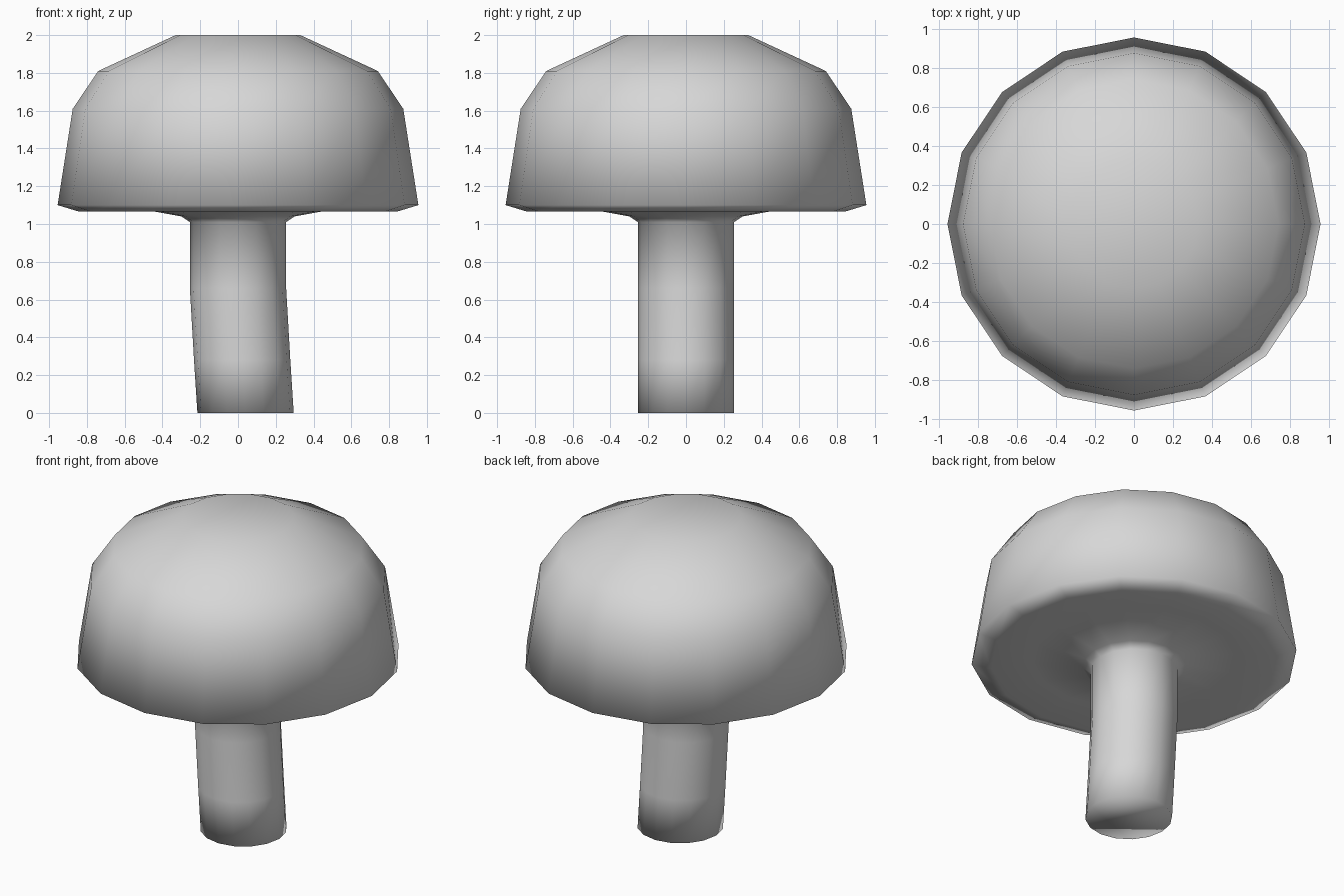
import bpy
import bmesh
from math import cos, sin, tau

SIDES = 16

cube = bpy.data.objects.get("Cube")
if cube:
    bpy.data.objects.remove(cube, do_unlink=True)

# One plain grey for the whole body
grey = bpy.data.materials.new("light grey")
grey.use_nodes = True
grey.diffuse_color = (0.68, 0.68, 0.68, 1)
grey.node_tree.nodes["Principled BSDF"].inputs["Base Color"].default_value = grey.diffuse_color


def lathe(name, profile, material):
    """Skin rings of (radius, height, sideways shift), closed at both ends."""
    bm = bmesh.new()
    rings = []
    for radius, z, shift in profile:
        angles = [tau * i / SIDES for i in range(SIDES)]
        rings.append([bm.verts.new((radius * cos(a) + shift, radius * sin(a), z))
                      for a in angles])
    for low, high in zip(rings, rings[1:]):
        for i in range(SIDES):
            j = (i + 1) % SIDES
            bm.faces.new((low[i], low[j], high[j], high[i]))
    bm.faces.new(rings[0][::-1])
    bm.faces.new(rings[-1])
    bmesh.ops.recalc_face_normals(bm, faces=bm.faces[:])
    for face in bm.faces:
        face.smooth = True
    mesh = bpy.data.meshes.new(name)
    bm.to_mesh(mesh)
    bm.free()
    mesh.materials.append(material)
    obj = bpy.data.objects.new(name, mesh)
    bpy.context.collection.objects.link(obj)
    return obj


# Stem, bending sideways towards its foot
stem = [(0.255, 0, 0.04), (0.255, 0.28, 0.022), (0.255, 0.66, 0), (0.255, 1.01, 0)]
# Flare and shallow hollow under the cap
underside = [(0.3, 1.04, 0), (0.6, 1.095, 0), (0.84, 1.065, 0)]
# Outer dome with a flat crown
dome = [(0.955, 1.1, 0), (0.875, 1.61, 0), (0.74, 1.81, 0), (0.33, 2, 0)]

lathe("mushroom_stem_and_cap", stem + underside + dome, grey)
